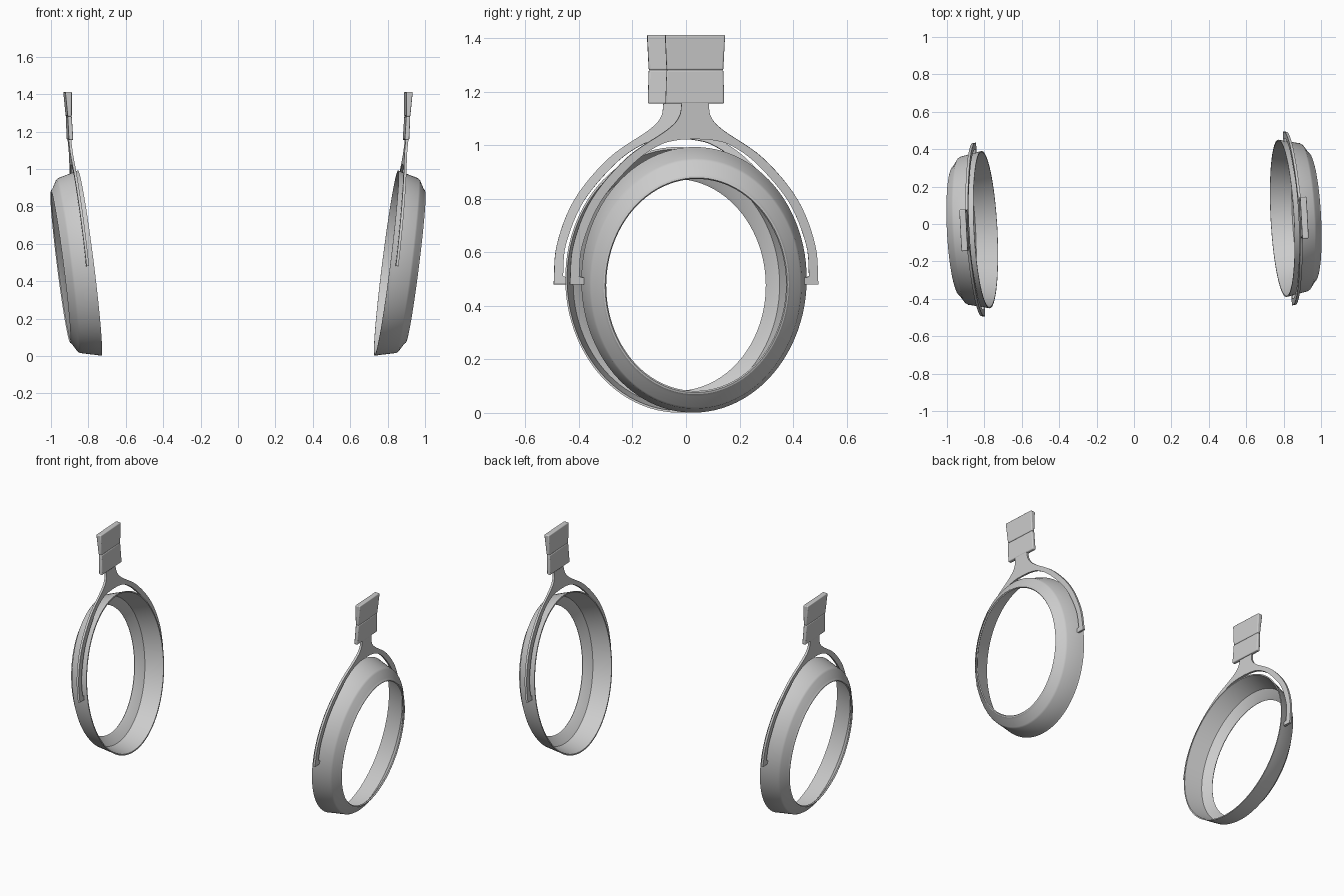
import bpy, bmesh, math
from mathutils import Matrix, Vector

if "Cube" in bpy.data.objects:
    bpy.data.objects.remove(bpy.data.objects["Cube"])

YAW = Matrix.Rotation(math.radians(3.0), 4, 'Z')


def frame(x, y, z, tilt):
    return Matrix.Translation((x, y, z)) @ YAW @ Matrix.Rotation(math.radians(tilt), 4, 'Y')


def finish(bm, name, matrix, bevel=0.0, angle=30):
    """Make the right-hand object and its half-turn twin on the left."""
    bmesh.ops.recalc_face_normals(bm, faces=bm.faces[:])
    me = bpy.data.meshes.new(name)
    bm.to_mesh(me)
    bm.free()
    half_turn = Matrix.Rotation(math.pi, 4, 'Z')
    for side, m in (("right", matrix), ("left", half_turn @ matrix)):
        ob = bpy.data.objects.new(f"{name}_{side}", me)
        bpy.context.collection.objects.link(ob)
        ob.matrix_world = m
        if bevel:
            mod = ob.modifiers.new("bevel", 'BEVEL')
            mod.width = bevel
            mod.segments = 3
            mod.limit_method = 'ANGLE'
            mod.angle_limit = math.radians(40)
    bpy.ops.object.select_all(action='DESELECT')
    ob.select_set(True)
    bpy.context.view_layer.objects.active = ob
    bpy.ops.object.shade_smooth_by_angle(angle=math.radians(angle))


def smooth_path(pts, n=6):
    """Catmull-Rom curve through 2D points."""
    p = [Vector(q) for q in pts]
    p = [2 * p[0] - p[1]] + p + [2 * p[-1] - p[-2]]
    out = []
    for i in range(1, len(p) - 2):
        a, b, c, d = p[i - 1:i + 3]
        for k in range(n):
            t = k / n
            out.append(0.5 * (2 * b + (c - a) * t + (2 * a - 5 * b + 4 * c - d) * t ** 2
                              + (3 * b - a - 3 * c + d) * t ** 3))
    return out + [p[-2]]


# Oval ear cup: open thin-walled ring, profile of (depth outward, half height)
profile = [(0, .5), (.02, .494), (.112, .471), (.122, .463), (.147, .420), (.156, .411),
           (.158, .404), (.152, .399), (.142, .410), (.112, .458), (.02, .486), (0, .492)]
bm = bmesh.new()
SEG = 96
rings = []
for d, r in profile:
    rings.append([bm.verts.new((d, .843 * r * math.cos(2 * math.pi * i / SEG),
                                r * math.sin(2 * math.pi * i / SEG))) for i in range(SEG)])
for a, b in zip(rings, rings[1:] + rings[:1]):
    for i in range(SEG):
        j = (i + 1) % SEG
        bm.faces.new((a[i], a[j], b[j], b[i]))
finish(bm, "ear_cup", frame(.793, .03, .497, 7.2), angle=25)

# Forked yoke: flat arch with a neck on top and pivot tabs at both ends
outer = smooth_path([(.05, 1.165), (.06, 1.11), (.105, 1.06), (.255, .955),
                     (.385, .80), (.452, .63), (.465, .48)])
inner = smooth_path([(.43, .51), (.418, .63), (.352, .79), (.235, .93),
                     (.14, 1.0), (.07, 1.022), (0, 1.027)])
half = outer + [Vector((.412, .48)), Vector((.412, .505))] + inner
outline = half + [Vector((-p.x, p.y)) for p in reversed(half[:-1])]
T = .014
bm = bmesh.new()
face = bm.faces.new([bm.verts.new((-T / 2, p.x, p.y - .48)) for p in outline])
ext = bmesh.ops.extrude_face_region(bm, geom=[face])
bmesh.ops.translate(bm, vec=(T, 0, 0),
                    verts=[g for g in ext["geom"] if isinstance(g, bmesh.types.BMVert)])
bmesh.ops.triangulate(bm, faces=[f for f in bm.faces if len(f.verts) > 4])
finish(bm, "yoke", frame(.827, .03, .48, 6.3))


# Two-part slider block; each end is (z, inner x, outer x, half width)
def slider(name, low, high):
    bm = bmesh.new()
    loops = []
    for z, x0, x1, w in (low, high):
        loops.append([bm.verts.new((x, y, z)) for x, y in
                      ((x0, -w), (x1, -w), (x1, w), (x0, w))])
    a, b = loops
    bm.faces.new(a)
    bm.faces.new(b)
    for i in range(4):
        j = (i + 1) % 4
        bm.faces.new((a[i], a[j], b[j], b[i]))
    finish(bm, name, frame(.90, .033, 0, 0), bevel=.006)


slider("slider_lower", (1.155, -.014, .010, .110), (1.281, -.006, .016, .106))
slider("slider_upper", (1.280, -.006, .016, .106), (1.412, -.006, .029, .112))
